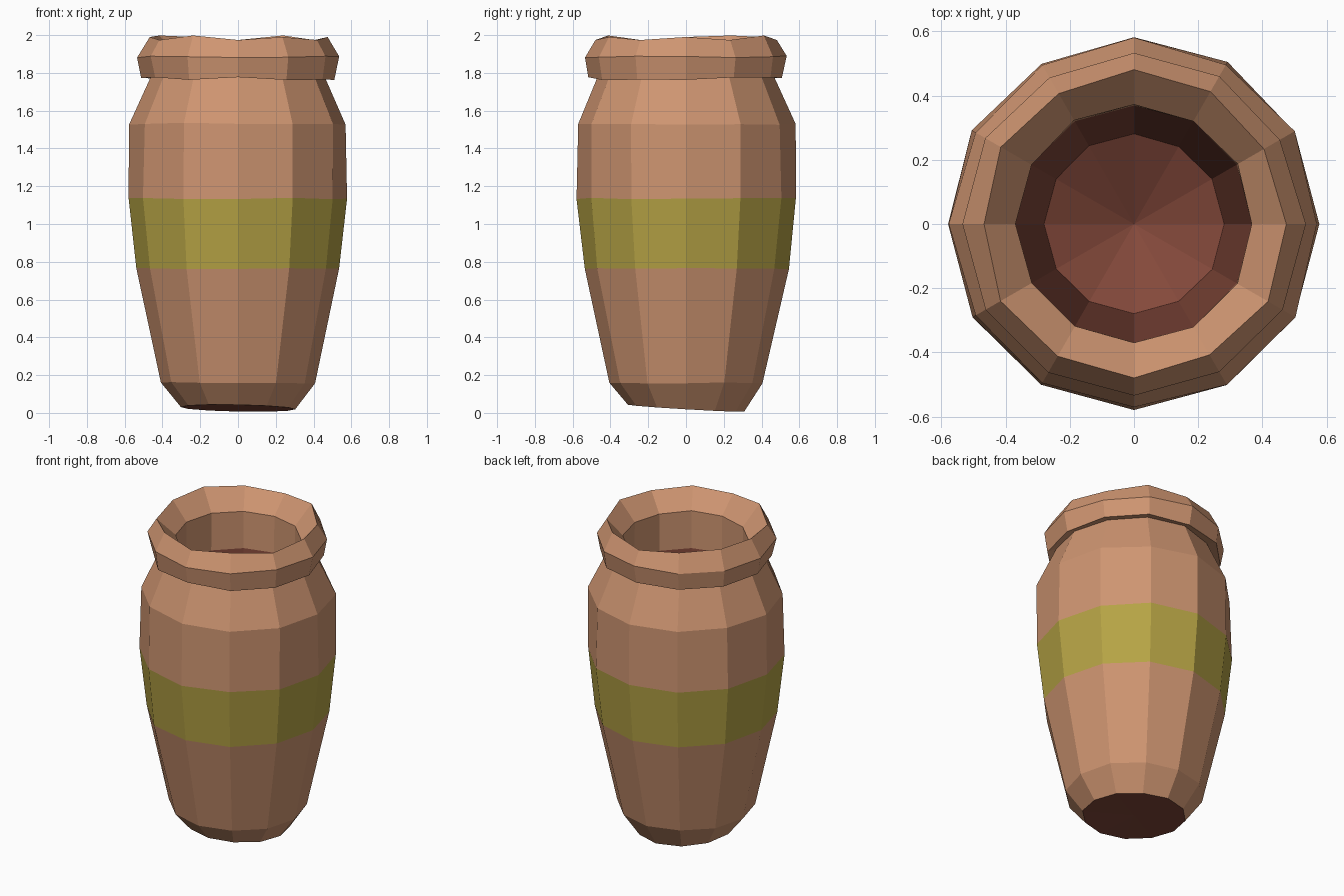
import bpy, bmesh, math, random

if "Cube" in bpy.data.objects:
    bpy.data.objects.remove(bpy.data.objects["Cube"])

random.seed(4)
SIDES = 12


def material(name, rgb):
    m = bpy.data.materials.new(name)
    m.diffuse_color = (*rgb, 1)
    m.use_nodes = True
    m.node_tree.nodes["Principled BSDF"].inputs["Base Color"].default_value = m.diffuse_color
    return m


clay = material("clay", (0.62, 0.30, 0.165))
olive = material("olive band", (0.47, 0.37, 0.06))
dark = material("dark red clay", (0.23, 0.066, 0.043))

# Profile: radius, height, material of the strip leading up to this ring, wobble
PROFILE = [
    (0.305, 0.025, 2, 0.004),   # base edge
    (0.405, 0.16, 0, 0.004),    # foot
    (0.54, 0.765, 0, 0.005),    # band bottom
    (0.58, 1.135, 1, 0.004),    # band top
    (0.575, 1.53, 0, 0.006),    # shoulder
    (0.46, 1.785, 0, 0.006),    # neck
    (0.51, 1.77, 0, 0.008),     # lip underside
    (0.53, 1.885, 0, 0.006),    # lip edge
    (0.475, 1.982, 0, 0.008),   # lip crest
    (0.37, 1.87, 0, 0.004),     # mouth
    (0.37, 1.63, 0, 0.002),     # inside neck
    (0.28, 0.24, 2, 0.002),     # inside floor edge
]

bm = bmesh.new()
rings = []
for k, (r, z, mat, wob) in enumerate(PROFILE):
    ring = []
    for i in range(SIDES):
        a = math.tau * i / SIDES
        rr = r + random.uniform(-wob, wob)
        zz = z + random.uniform(-wob, wob)
        if k == 0:                      # base is slightly tilted
            zz = z - 0.018 * math.sin(a) - 0.006 * math.cos(a)
        if k == 8:                      # uneven crest of the lip
            zz = z + (0.008 if i % 2 == 0 else -0.008)
            if i in (2, 5, 8):
                zz = 1.998
        ring.append(bm.verts.new((rr * math.cos(a), rr * math.sin(a), max(zz, 0))))
    rings.append(ring)

# Side strips
for k in range(1, len(rings)):
    lo, hi = rings[k - 1], rings[k]
    for i in range(SIDES):
        j = (i + 1) % SIDES
        f = bm.faces.new((lo[i], lo[j], hi[j], hi[i]))
        f.material_index = PROFILE[k][2]


# Underside and inside floor as fans
def fan(ring, z, flip):
    c = bm.verts.new((0, 0, z))
    for i in range(SIDES):
        a, b = ring[i], ring[(i + 1) % SIDES]
        f = bm.faces.new((b, a, c) if flip else (a, b, c))
        f.material_index = 2


fan(rings[0], 0.03, True)
fan(rings[-1], 0.08, False)
bmesh.ops.recalc_face_normals(bm, faces=bm.faces)

mesh = bpy.data.meshes.new("clay_jar")
bm.to_mesh(mesh)
bm.free()
for m in (clay, olive, dark):
    mesh.materials.append(m)
bpy.context.collection.objects.link(bpy.data.objects.new("clay_jar", mesh))
